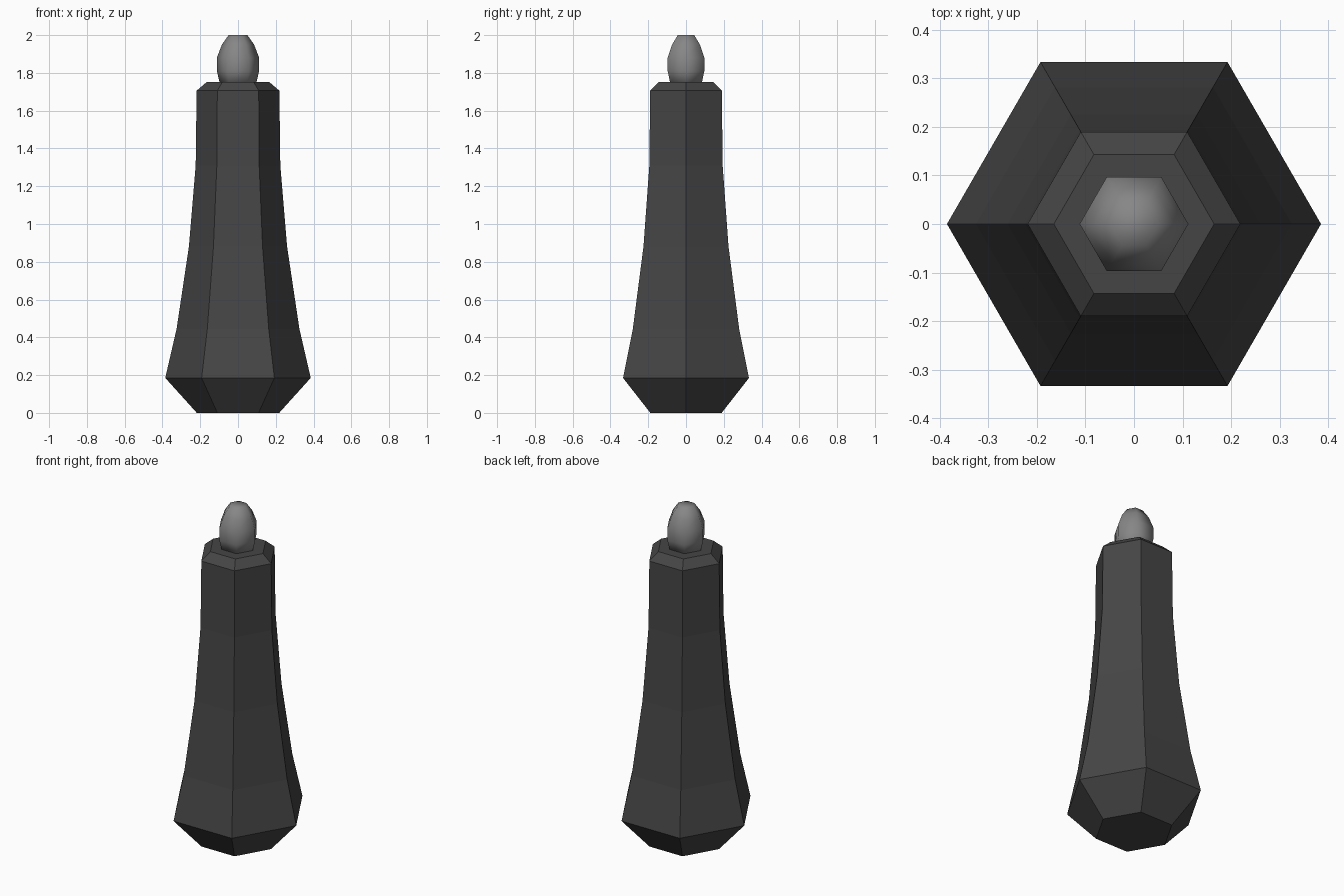
import bpy, bmesh, math

if "Cube" in bpy.data.objects:
    bpy.data.objects.remove(bpy.data.objects["Cube"])

SIDES = 6


def material(name, grey):
    m = bpy.data.materials.new(name)
    m.diffuse_color = (grey, grey, grey, 1)
    m.use_nodes = True
    m.node_tree.nodes["Principled BSDF"].inputs["Base Color"].default_value = m.diffuse_color
    return m


def hex_lathe(name, profile, mat, smooth=False):
    """Six-sided solid with corners on the x axis from (radius, z) pairs."""
    bm = bmesh.new()
    rings = [[bm.verts.new((r * math.cos(math.tau * i / SIDES),
                            r * math.sin(math.tau * i / SIDES), z))
              for i in range(SIDES)] for r, z in profile]
    for low, high in zip(rings, rings[1:]):
        for i in range(SIDES):
            j = (i + 1) % SIDES
            bm.faces.new((low[i], low[j], high[j], high[i]))
    bm.faces.new(rings[0][::-1])
    bm.faces.new(rings[-1])
    for f in bm.faces:
        f.smooth = smooth
    me = bpy.data.meshes.new(name)
    bm.to_mesh(me)
    bm.free()
    me.materials.append(mat)
    ob = bpy.data.objects.new(name, me)
    bpy.context.collection.objects.link(ob)
    return ob


# Faceted handle: chamfered butt, flared waist, chamfered collar
hex_lathe("handle", [(0.218, 0), (0.385, 0.185), (0.325, 0.445), (0.26, 0.88),
                     (0.224, 1.31), (0.219, 1.706), (0.165, 1.752)],
          material("dark_grey", 0.06))

# Smooth bud-shaped tip, seated in the collar
hex_lathe("tip", [(0.095, 1.74), (0.112, 1.81), (0.112, 1.88),
                  (0.085, 1.95), (0.05, 2.0)],
          material("mid_grey", 0.24), smooth=True)
